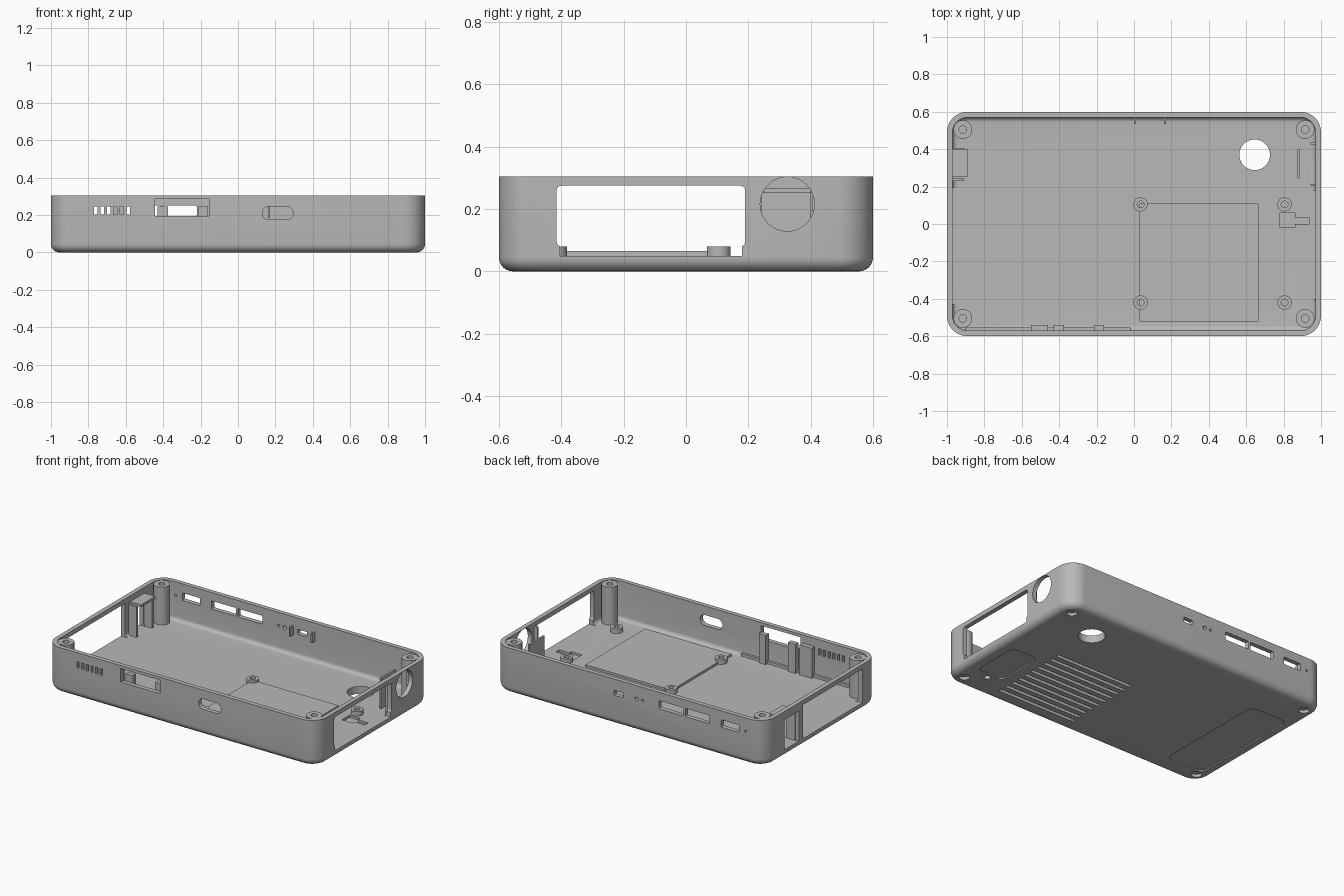
import bpy, bmesh, math
from mathutils import Matrix, Vector

if "Cube" in bpy.data.objects:
    bpy.data.objects.remove(bpy.data.objects["Cube"], do_unlink=True)

grey = bpy.data.materials.new("plain grey plastic")
grey.use_nodes = True
colour = (0.48, 0.48, 0.48, 1)
grey.diffuse_color = colour
grey.node_tree.nodes["Principled BSDF"].inputs["Base Color"].default_value = colour

H, FLOOR, WALL = 0.305, 0.05, 0.03


def finish(name, bm):
    mesh = bpy.data.meshes.new(name)
    bmesh.ops.recalc_face_normals(bm, faces=bm.faces[:])
    bm.to_mesh(mesh)
    bm.free()
    mesh.materials.append(grey)
    ob = bpy.data.objects.new(name, mesh)
    bpy.context.collection.objects.link(ob)
    return ob


def box(name, x, y, z, radius=0, axis=2, base=0, segs=8):
    """Box from ranges; rounds edges along one axis, then the bottom rim."""
    bm = bmesh.new()
    bmesh.ops.create_cube(bm, size=1)
    for v in bm.verts:
        v.co = [r[0] + (c + 0.5) * (r[1] - r[0]) for r, c in zip((x, y, z), v.co)]
    if radius:
        edges = [e for e in bm.edges
                 if abs((e.verts[0].co - e.verts[1].co).normalized()[axis]) > 0.9]
        bmesh.ops.bevel(bm, geom=edges, offset=radius, segments=segs,
                        profile=0.5, affect='EDGES')
    if base:
        rim = [e for e in bm.edges if all(abs(v.co.z - z[0]) < 1e-5 for v in e.verts)]
        bmesh.ops.bevel(bm, geom=rim, offset=base, segments=6,
                        profile=0.5, affect='EDGES')
    return finish(name, bm)


def cylinder(name, centre, radius, depth, axis=2, segs=40):
    bm = bmesh.new()
    turn = {0: Matrix.Rotation(math.pi / 2, 4, 'Y'),
            1: Matrix.Rotation(math.pi / 2, 4, 'X'), 2: Matrix()}[axis]
    bmesh.ops.create_cone(bm, cap_ends=True, segments=segs, radius1=radius,
                          radius2=radius, depth=depth,
                          matrix=Matrix.Translation(Vector(centre)) @ turn)
    return finish(name, bm)


def cut(target, cutter):
    mod = target.modifiers.new("cut", 'BOOLEAN')
    mod.operation, mod.solver, mod.object = 'DIFFERENCE', 'EXACT', cutter
    bpy.context.view_layer.objects.active = target
    bpy.ops.object.modifier_apply(modifier=mod.name)
    bpy.data.objects.remove(cutter, do_unlink=True)


def post(name, x, y, z0, z1, radius, hole):
    ob = cylinder(name, (x, y, (z0 + z1) / 2), radius, z1 - z0)
    cut(ob, cylinder("bore", (x, y, z1), hole, 1.8 * (z1 - z0), segs=24))
    return ob


# Open tray with rounded corners and lower edge
tray = box("tray", (-1, 1), (-0.6, 0.6), (0, H), 0.11, base=0.045, segs=12)
cut(tray, box("cavity", (WALL - 1, 1 - WALL), (WALL - 0.6, 0.6 - WALL),
              (FLOOR, 0.5), 0.08, base=0.025, segs=12))

FRONT, BACK = (-0.7, -0.54), (0.54, 0.7)
RIGHT, LEFT = (-1.1, -0.94), (0.94, 1.1)

# Front wall: vents, long port, oval port
for i in range(6):
    x = -0.76 + 0.0345 * i
    cut(tray, box("vent", (x - 0.009, x + 0.009), FRONT, (0.203, 0.245)))
cut(tray, box("long_port", (-0.445, -0.155), FRONT, (0.195, 0.285)))
cut(tray, box("oval_port", (0.13, 0.295), FRONT, (0.175, 0.245), 0.0345, 1))

# Back wall: ports and pinholes
for x0, x1, z0, z1 in ((-0.40, -0.22, 0.195, 0.25), (-0.595, -0.415, 0.195, 0.25),
                       (-0.81, -0.68, 0.195, 0.245), (0.04, 0.11, 0.197, 0.23)):
    cut(tray, box("port", (x0, x1), BACK, (z0, z1), 0.006, 1, segs=3))
for x, r in ((-0.055, 0.013), (-0.10, 0.009), (-0.86, 0.008)):
    cut(tray, cylinder("pinhole", (x, 0.6, 0.215), r, 0.15, 1, 20))

# End walls: large windows, round connector hole, card window
cut(tray, box("window", LEFT, (-0.415, 0.19), (0.08, 0.275), 0.015, 0, segs=4))
cut(tray, box("window_foot", LEFT, (-0.405, 0.18), (FLOOR, 0.1)))
cut(tray, cylinder("round_hole", (1, 0.325, 0.216), 0.087, 0.15, 0, 48))
cut(tray, box("window", RIGHT, (-0.43, 0.195), (FLOOR, 0.275)))
cut(tray, box("card_window", RIGHT, (0.24, 0.39), (FLOOR, 0.25)))

# Floor: round hole, fastener hole, stepped pocket
cut(tray, cylinder("floor_hole", (0.645, 0.37, 0), 0.082, 0.3, segs=48))
cut(tray, cylinder("screw_hole", (0.805, -0.42, 0), 0.02, 0.3, segs=24))
cut(tray, box("pocket", (0.78, 0.86), (-0.02, 0.06), (0.035, 0.1)))
cut(tray, box("pocket_arm", (0.85, 0.935), (0, 0.035), (0.035, 0.1)))

# Underside: cooling slots, pad recesses, foot recesses
for i in range(10):
    y = -0.485 + 0.06 * i
    cut(tray, box("cooling_slot", (0.07, 0.65), (y - 0.012, y + 0.012), (-0.1, 0.04)))
cut(tray, box("small_pad", (0.713, 0.913), (-0.39, -0.05), (-0.1, 0.008), 0.05))
cut(tray, box("large_pad", (-0.93, -0.65), (-0.47, 0.33), (-0.1, 0.008), 0.05))
for sx in (-1, 1):
    for sy in (-1, 1):
        cut(tray, cylinder("foot_recess", (0.915 * sx, 0.505 * sy, 0), 0.033, 0.04, segs=24))

# Corner screw posts and board standoffs
for sx in (-1, 1):
    for sy in (-1, 1):
        post("corner_post", 0.915 * sx, 0.505 * sy, 0.04, H - 0.002, 0.05, 0.02)
for x in (0.035, 0.805):
    for y in (-0.42, 0.105):
        post("standoff", x, y, 0.045, 0.08, 0.038, 0.018)

# Raised plate over the cooling slots
box("filter_plate", (0.03, 0.665), (-0.52, 0.11), (0.045, 0.065))

# Retaining slabs and low rib behind the front wall
for x0, x1, top in ((-0.55, -0.46, 0.25), (-0.43, -0.375, 0.245), (-0.21, -0.16, 0.245)):
    box("front_slab", (x0, x1), (-0.572, -0.54), (0.045, top))
box("front_rib", (-0.9, -0.02), (-0.572, -0.553), (0.045, 0.07))

# Button guides on the back wall
for x in (0.005, 0.165):
    box("back_tab", (x - 0.005, x + 0.005), (0.535, 0.572), (0.185, 0.245))

# Connector shield and guides beside the round hole
box("connector_shield", (0.873, 0.885), (0.243, 0.4), (0.045, 0.253))
for y in (0.21, 0.43):
    box("connector_guide", (0.945, 0.972), (y - 0.005, y + 0.005), (0.045, 0.28))

# Card bracket inside the right end
box("bracket_shelf", (-0.975, -0.89), (0.25, 0.4), (0.25, 0.266))
for y in (0.237, 0.4):
    box("bracket_side", (-0.975, -0.91), (y - 0.007, y + 0.007), (0.045, 0.255))

# Smooth the rounded surfaces, keep hard edges
for ob in bpy.context.scene.objects:
    ob.select_set(ob.type == 'MESH')
bpy.context.view_layer.objects.active = tray
bpy.ops.object.shade_smooth_by_angle(angle=math.radians(30))
